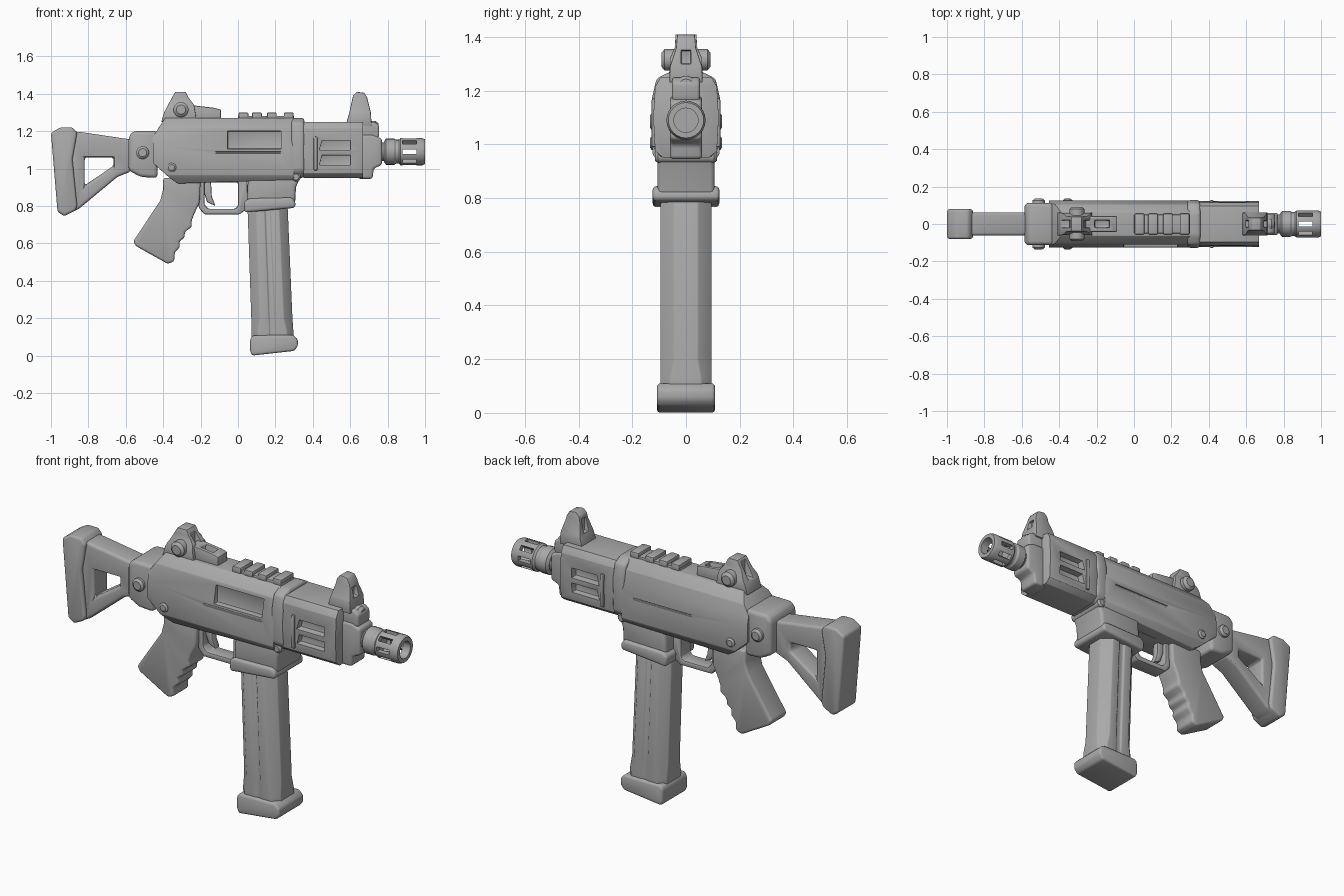
import bpy, bmesh, math
from mathutils import Vector, Matrix

old = bpy.data.objects.get("Cube")
if old:
    bpy.data.objects.remove(old)

grey = bpy.data.materials.new("matte grey")
grey.use_nodes = True
COL = (0.4, 0.4, 0.4, 1)
grey.diffuse_color = COL
grey.node_tree.nodes["Principled BSDF"].inputs["Base Color"].default_value = COL


def make(name, bm):
    bmesh.ops.recalc_face_normals(bm, faces=bm.faces)
    me = bpy.data.meshes.new(name)
    bm.to_mesh(me)
    bm.free()
    me.materials.append(grey)
    ob = bpy.data.objects.new(name, me)
    bpy.context.collection.objects.link(ob)
    return ob


def loft(name, rings):
    """Skin a list of equal-length rings and cap both ends."""
    bm = bmesh.new()
    vs = [[bm.verts.new(p) for p in r] for r in rings]
    n = len(vs[0])
    for a, b in zip(vs, vs[1:]):
        for i in range(n):
            bm.faces.new((a[i], a[(i + 1) % n], b[(i + 1) % n], b[i]))
    bm.faces.new(vs[0])
    bm.faces.new(vs[-1])
    return make(name, bm)


def side(name, pts, w, y=0):
    """Side outline (x, z) extruded across the width."""
    return loft(name, [[(x, y + s * w, z) for x, z in pts] for s in (-1, 1)])


def section(name, half, x0, x1):
    """Half cross-section (y, z), mirrored and extruded along the length."""
    pts = half + [(-y, z) for y, z in reversed(half)]
    return loft(name, [[(x, y, z) for y, z in pts] for x in (x0, x1)])


def box(name, x0, x1, y0, y1, z0, z1):
    return side(name, [(x0, z0), (x1, z0), (x1, z1), (x0, z1)], (y1 - y0) / 2, (y0 + y1) / 2)


def lathe(name, profile, centre, axis="X", n=24):
    """Profile (distance, radius) turned around an axis."""
    rings = []
    for d, r in profile:
        ring = []
        for i in range(n):
            a = 2 * math.pi * i / n
            u, v = r * math.cos(a), r * math.sin(a)
            ring.append(Vector(centre) + Vector((d, u, v) if axis == "X" else (u, d, v)))
        rings.append(ring)
    return loft(name, rings)


def boolean(ob, cutter, op="DIFFERENCE"):
    m = ob.modifiers.new("cut", "BOOLEAN")
    m.object, m.operation, m.solver = cutter, op, "EXACT"
    cutter.hide_render = True
    bpy.context.view_layer.update()
    me = bpy.data.meshes.new_from_object(ob.evaluated_get(bpy.context.evaluated_depsgraph_get()))
    ob.modifiers.clear()
    ob.data = me
    bpy.data.objects.remove(cutter)
    return ob


def finish(ob, bevel=0.0, seg=3, angle=30):
    if bevel:
        m = ob.modifiers.new("round", "BEVEL")
        m.width, m.segments, m.limit_method = bevel, seg, "ANGLE"
        m.angle_limit = math.radians(25)
    bpy.ops.object.select_all(action="DESELECT")
    ob.select_set(True)
    bpy.context.view_layer.objects.active = ob
    if bevel:
        bpy.ops.object.convert(target="MESH")
    bpy.ops.object.shade_smooth_by_angle(angle=math.radians(angle))
    return ob


# Shoulder stock with triangular opening
stock = side("stock_frame", [(-.9, 1.2), (-.84, 1.195), (-.57, 1.155), (-.57, .985), (-.645, .955),
                             (-.85, .785), (-.9, .76)], .062)
boolean(stock, side("stock_opening", [(-.82, 1.06), (-.665, 1.06), (-.665, 1.015), (-.82, .91)], .2))
finish(stock, .022)
finish(side("butt_pad", [(-1, 1.19), (-.95, 1.22), (-.885, 1.22), (-.86, 1.19), (-.885, 1.05), (-.86, .8),
                         (-.87, .775), (-.93, .745), (-.965, .77)], .08), .022)

# Hinge block and its side buttons
finish(side("stock_hinge", [(-.585, 1.17), (-.56, 1.2), (-.43, 1.2), (-.43, .95), (-.52, .955), (-.585, .99)],
            .112), .02)
for s, n in ((1, "left"), (-1, "right")):
    finish(lathe(n + "_hinge_button", [(0, .034), (s * .125, .034), (s * .135, .022)], (-.51, 0, 1.085), "Y"))
    finish(lathe(n + "_receiver_pin", [(0, .025), (s * .128, .025), (s * .135, .016)], (-.355, 0, 1.005), "Y"))
    finish(lathe(n + "_magazine_catch", [(0, .025), (s * .105, .025), (s * .115, .016)], (.31, 0, .955), "Y"))

# Receiver: side outline trimmed by its cross-section
receiver = side("receiver", [(-.455, 1.17), (-.39, 1.27), (.3, 1.27), (.3, .94), (-.32, .92), (-.36, .945),
                             (-.455, 1.03)], .2)
boolean(receiver, section("receiver_section", [(.085, .9), (.125, .965), (.125, 1.12), (.105, 1.22), (.055, 1.28)],
                          -.6, .5), "INTERSECT")
boolean(receiver, box("ejection_port", -.055, .23, -.2, -.095, 1.105, 1.2))
for s in (-1, 1):
    boolean(receiver, box("side_groove", -.12, .23, s * .125 - .006, s * .125 + .006, 1.082, 1.09))
finish(receiver, .01, 2)
finish(section("front_collar", [(.09, .95), (.125, .99), (.127, 1.17), (.11, 1.245), (.06, 1.27)], .285, .355), .015)

# Handguard with paired vents on both sides
guard = section("handguard", [(.085, .95), (.115, .975), (.122, 1.1), (.115, 1.215), (.095, 1.25)], .35, .668)
for s in (-1, 1):
    for z in (1.045, 1.125):
        boolean(guard, side("vent", [(.435, z - .026), (.6, z - .026), (.6, z + .026), (.45, z + .026)],
                            .04, s * .122))
finish(guard, .012, 2)
for s, n in ((1, "left"), (-1, "right")):
    finish(box(n + "_handguard_rib", .405, .425, s * .12 - .008, s * .12 + .008, .99, 1.17), .006, 2)

# Front block, gas plug and barrel
finish(side("front_block", [(.64, .945), (.72, .945), (.725, 1.0), (.77, 1.02), (.77, 1.16), (.72, 1.18),
                            (.64, 1.18)], .06), .014)
finish(lathe("gas_plug", [(-.1, .04), (.045, .04), (.06, .028)], (.69, 0, 1.215)))
finish(lathe("barrel", [(-.2, .05), (.09, .05)], (.76, 0, 1.09)))

# Muzzle: hollow tube with slots all round
muzzle = lathe("muzzle", [(0, .055), (.012, .07), (.055, .07), (.065, .064), (.08, .064), (.09, .073), (.205, .073),
                          (.22, .066), (.22, .045), (.08, .045)], (.78, 0, 1.09))
for i in range(8):
    slot = box("muzzle_slot", .88, .955, -.013, .013, .035, .1)
    slot.data.transform(Matrix.Translation((0, 0, 1.09)) @ Matrix.Rotation(math.tau * i / 8, 4, "X"))
    boolean(muzzle, slot)
finish(muzzle)

# Front sight, narrowing upwards with a recessed middle
sight = side("front_sight", [(.575, 1.23), (.595, 1.3), (.615, 1.39), (.635, 1.41), (.675, 1.405), (.69, 1.38),
                             (.71, 1.3), (.715, 1.23)], .1)
boolean(sight, section("sight_taper", [(.062, 1.2), (.06, 1.29), (.037, 1.36), (.03, 1.45)], .5, .8), "INTERSECT")
boolean(sight, box("sight_recess", .5, .62, -.018, .018, 1.3, 1.37))
boolean(sight, box("sight_recess", .68, .8, -.018, .018, 1.3, 1.35))
finish(sight, .008, 2)
finish(side("sight_base", [(.59, 1.15), (.745, 1.15), (.755, 1.18), (.755, 1.23), (.73, 1.25), (.59, 1.25)],
            .052), .012)

# Rear sight with adjusting knobs
rear = side("rear_sight", [(-.41, 1.25), (-.395, 1.3), (-.35, 1.385), (-.335, 1.41), (-.28, 1.41), (-.265, 1.38),
                           (-.235, 1.34), (-.22, 1.25)], .1)
boolean(rear, section("rear_taper", [(.062, 1.2), (.06, 1.32), (.042, 1.36), (.036, 1.45)], -.5, 0), "INTERSECT")
boolean(rear, box("rear_notch", -.5, -.34, -.02, .02, 1.31, 1.45))
boolean(rear, box("rear_notch", -.27, 0, -.02, .02, 1.31, 1.45))
finish(rear, .008, 2)
for s, n in ((1, "left"), (-1, "right")):
    finish(lathe(n + "_sight_knob", [(0, .04), (s * .08, .04), (s * .092, .025)], (-.305, 0, 1.315), "Y"))
base = side("rear_sight_base", [(-.26, 1.25), (-.26, 1.34), (-.13, 1.325), (-.09, 1.315), (-.09, 1.25)], .042)
boolean(base, box("base_slot", -.21, -.13, -.02, .02, 1.285, 1.4))
finish(base, .008, 2)

# Top rail and its teeth
finish(box("top_rail", 0, .3, -.05, .05, 1.24, 1.282), .005, 2)
for i, x in enumerate((.003, .075, .155, .245)):
    finish(box(f"rail_tooth_{i + 1}", x, x + .052, -.056, .056, 1.262, 1.3), .007, 2)

# Magazine well with flared lip
finish(side("magazine_well", [(.055, .96), (.045, .8), (.305, .81), (.31, .9), (.335, .96)], .107), .018)
finish(side("well_lip", [(.035, .765), (.03, .82), (.055, .84), (.29, .845), (.308, .82), (.305, .79)], .124), .014)


def plan(cx, z, hx, hy, c, groove):
    """Chamfered magazine section with a shallow step in each side."""
    q = [(hx, -hy + c * 1.1), (hx, hy - c * 1.1), (hx - c, hy), (.018, hy), (.012, hy - groove),
         (-.012, hy - groove), (-.018, hy), (c - hx, hy), (-hx, hy - c), (-hx, c - hy), (c - hx, -hy),
         (-.018, -hy), (-.012, groove - hy), (.012, groove - hy), (.018, -hy), (hx - c, -hy)]
    return [(cx + x, y, z) for x, y in q]


# Long tilted magazine and floor plate
finish(loft("magazine", [plan(.186, .07, .112, .095, .035, .003), plan(.184, .13, .112, .095, .035, .004),
                         plan(.181, .2, .11, .095, .046, .008), plan(.156, .85, .107, .095, .046, .008)]), .005, 2)
finish(side("magazine_floor_plate", [(.075, 0), (.065, .025), (.065, .09), (.08, .108), (.295, .11), (.32, .085),
                                     (.32, .05), (.3, .025)], .108), .02)

# Pistol grip with finger ridges
grip = [(-.2, .95), (-.205, .82), (-.235, .755), (-.25, .715), (-.245, .69), (-.285, .66), (-.285, .63),
        (-.315, .61), (-.31, .58), (-.34, .55), (-.34, .505), (-.375, .49), (-.545, .585), (-.56, .61),
        (-.415, .83), (-.4, .89), (-.4, .95)]
finish(side("pistol_grip", grip, .068), .022)

# Trigger guard and trigger
guard_loop = side("trigger_guard", [(-.21, .94), (-.21, .79), (-.18, .755), (.01, .755), (.05, .79), (.05, .94)], .042)
boolean(guard_loop, side("guard_opening", [(-.18, .925), (-.18, .81), (-.16, .785), (-.015, .785), (0, .8),
                                           (0, .925)], .2))
finish(guard_loop, .009, 2)
finish(side("trigger", [(-.185, .94), (-.185, .88), (-.165, .82), (-.12, .8), (-.14, .85), (-.145, .94)], .02), .007, 2)
